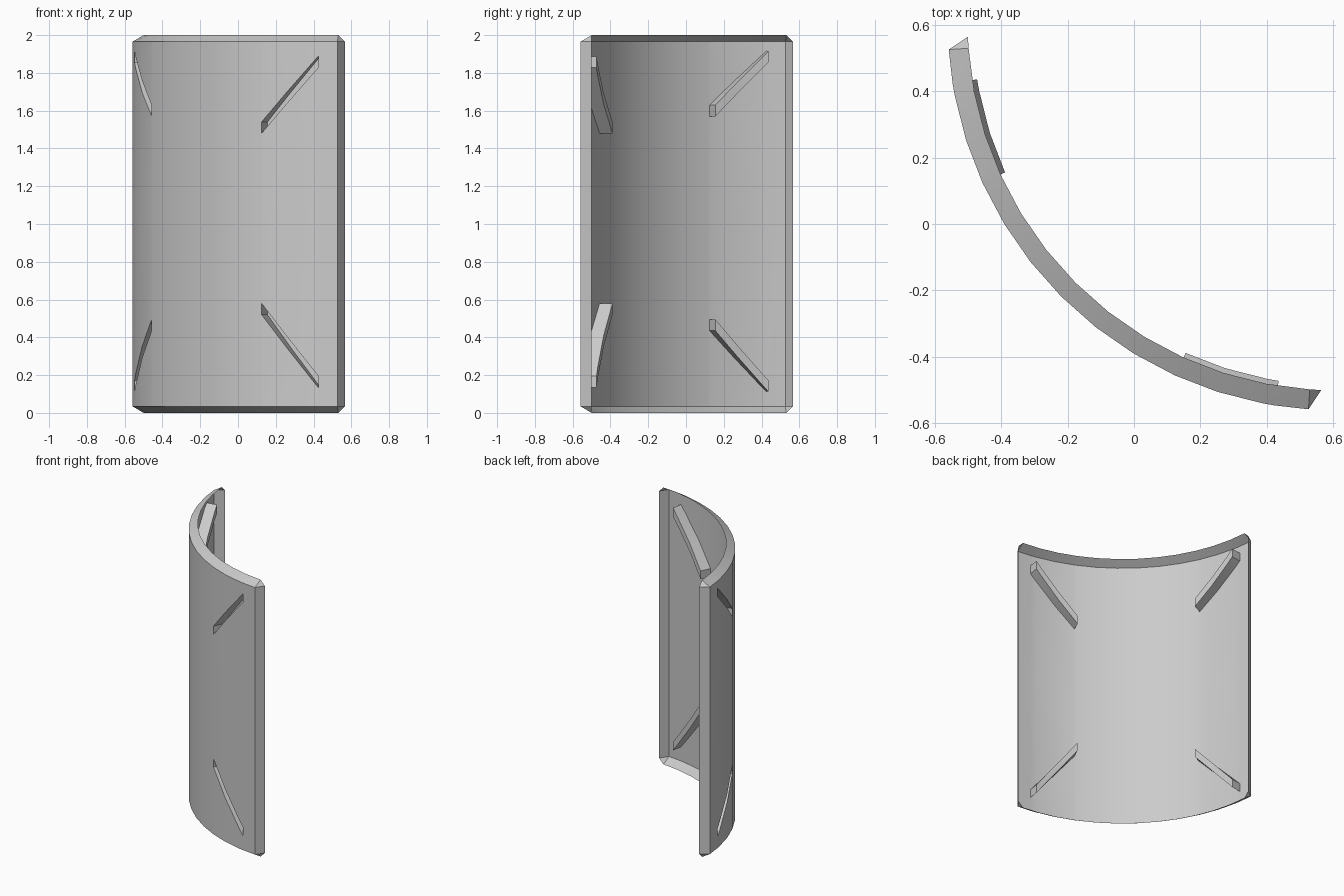
import bpy, bmesh
from math import radians, cos, sin
from mathutils import Vector

if "Cube" in bpy.data.objects:
    bpy.data.objects.remove(bpy.data.objects["Cube"])

# The panel is modelled flat as (angle, depth, z), then bent round a vertical axis
R, C = 1.17, 0.608            # outer radius, bend centre at (C, C)
A, A_RIM = radians(41.0), radians(42.8)
Z0, Z1 = 0.035, 1.965
LIP, POCKET = 0.06, 0.075
T0, T1 = radians(20.6), radians(36.0)
SEGS = 12

bm = bmesh.new()

# Outer skin
low = [bm.verts.new((-A + 2 * A * i / SEGS, 0, Z0)) for i in range(SEGS + 1)]
high = [bm.verts.new((v.co.x, 0, Z1)) for v in low]
for i in range(SEGS):
    bm.faces.new((low[i], low[i + 1], high[i + 1], high[i]))

# Sloping lips on all four sides, with triangular corners
for row, z in ((low, 0.0), (high, 2.0)):
    rim = [bm.verts.new((v.co.x, LIP, z)) for v in row]
    for i in range(SEGS):
        bm.faces.new((row[i], row[i + 1], rim[i + 1], rim[i]))
    if z == 0.0:
        rim_low = rim
    else:
        rim_high = rim
for k, a in ((0, -A_RIM), (SEGS, A_RIM)):
    p = bm.verts.new((a, LIP, Z0))
    q = bm.verts.new((a, LIP, Z1))
    bm.faces.new((low[k], high[k], q, p))
    bm.faces.new((low[k], p, rim_low[k]))
    bm.faces.new((high[k], q, rim_high[k]))


def skin(test):
    return [f for f in bm.faces
            if all(abs(v.co.y) < 1e-5 for v in f.verts) and test(f.calc_center_median())]


def cut(faces, co, no):
    geom = set(faces)
    for f in faces:
        geom.update(f.edges)
        geom.update(f.verts)
    bmesh.ops.bisect_plane(bm, geom=list(geom), dist=1e-6, plane_co=co, plane_no=no)


# Slanted slots: side, lower edge at inner end, lower edge at outer end
slots = [(1, 1.48, 1.828), (1, 0.52, 0.135), (-1, 1.57, 1.855), (-1, 0.435, 0.112)]
cut(skin(lambda c: True), (0, 0, 1.03), (0, 0, 1))
for s in (-1, 1):
    for t in (T0, T1):
        cut(skin(lambda c: True), (s * t, 0, 0), (1, 0, 0))
pocket_faces = []
for s, za, zb in slots:
    slope = (zb - za) / (T1 - T0) * s
    for h in (0, 0.06):
        cut(skin(lambda c: T0 < c.x * s < T1 and (c.z > 1.03) == (za > 1.03)),
            (s * T0, 0, za + h), (-slope, 0, 1))
for s, za, zb in slots:
    slope = (zb - za) / (T1 - T0)
    pocket_faces += skin(lambda c: T0 < c.x * s < T1
                         and 0 < c.z - za - slope * (c.x * s - T0) < 0.06)

# Push the slots inward as closed pockets, which read as ribs from the inside
ext = bmesh.ops.extrude_face_region(bm, geom=pocket_faces)["geom"]
for v in ext:
    if isinstance(v, bmesh.types.BMVert):
        v.co.y += POCKET
left = [f for f in pocket_faces if f.is_valid]
if left:
    bmesh.ops.delete(bm, geom=left, context='FACES')

# Bend
for v in bm.verts:
    a, r = radians(225) + v.co.x, R - v.co.y
    v.co = Vector((C + r * cos(a), C + r * sin(a), v.co.z))

bmesh.ops.recalc_face_normals(bm, faces=bm.faces)
big = max(bm.faces, key=lambda f: f.calc_area())
if big.normal.dot(big.calc_center_median() - Vector((C, C, 1))) < 0:
    bmesh.ops.reverse_faces(bm, faces=bm.faces)

mesh = bpy.data.meshes.new("curved_panel")
bm.to_mesh(mesh)
bm.free()
panel = bpy.data.objects.new("curved_panel", mesh)
bpy.context.collection.objects.link(panel)
bpy.context.view_layer.objects.active = panel
panel.select_set(True)
bpy.ops.object.shade_smooth_by_angle(angle=radians(25))
